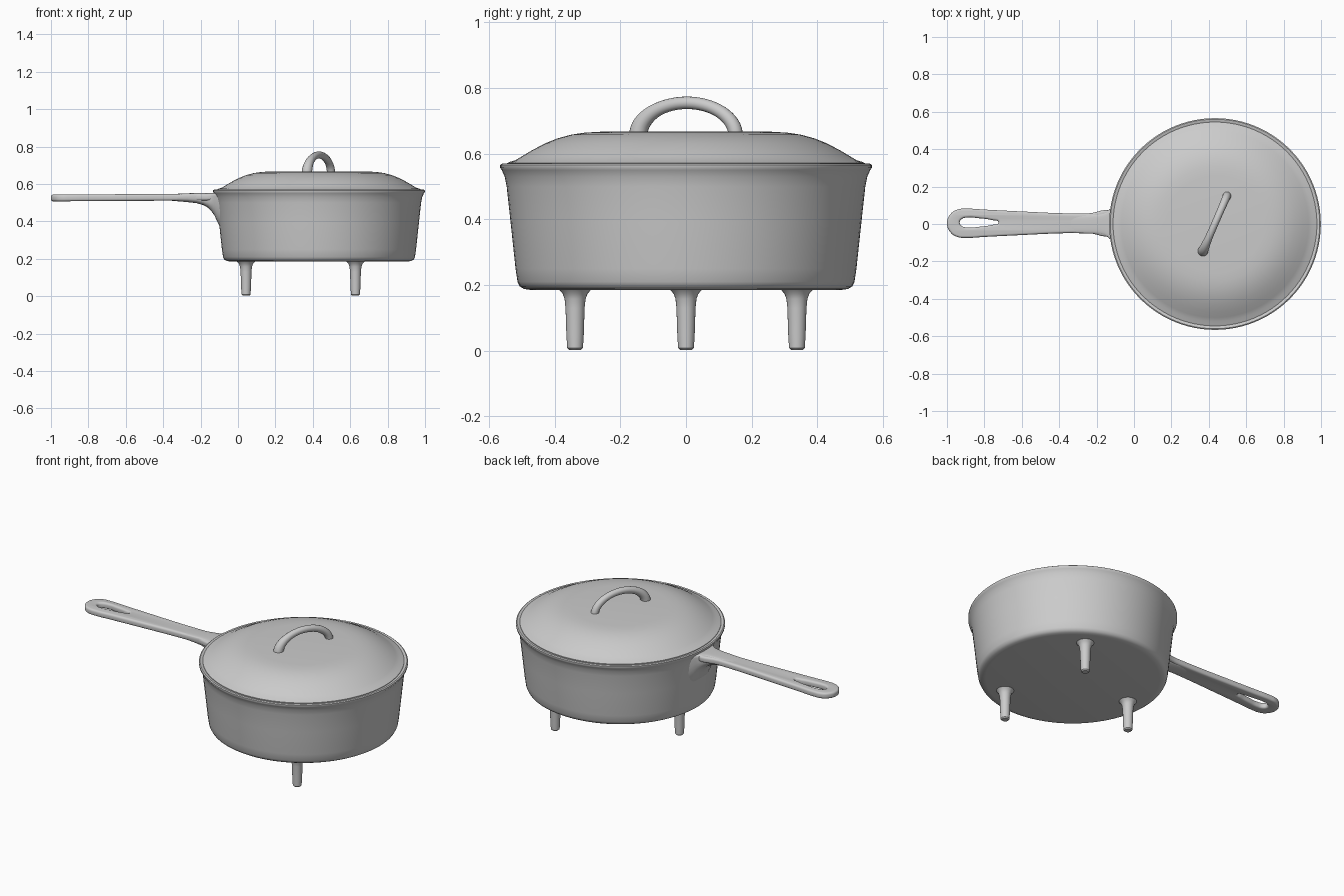
import bpy, bmesh, math
from mathutils import Vector

if "Cube" in bpy.data.objects:
    bpy.data.objects.remove(bpy.data.objects["Cube"])

CX = 0.433  # pan axis


def finish(obj, angle=40):
    bm = bmesh.new()
    bm.from_mesh(obj.data)
    bmesh.ops.remove_doubles(bm, verts=bm.verts, dist=1e-5)
    bmesh.ops.recalc_face_normals(bm, faces=bm.faces)
    bm.to_mesh(obj.data)
    bm.free()
    bpy.ops.object.select_all(action='DESELECT')
    obj.select_set(True)
    bpy.context.view_layer.objects.active = obj
    bpy.ops.object.shade_smooth_by_angle(angle=math.radians(angle))
    return obj


def add_mesh(name, verts, faces):
    me = bpy.data.meshes.new(name)
    me.from_pydata(verts, [], faces)
    obj = bpy.data.objects.new(name, me)
    bpy.context.collection.objects.link(obj)
    return obj


def loft(name, rings):
    """Skin a list of equal-length rings and cap both ends."""
    n = len(rings[0])
    verts = [p for r in rings for p in r]
    faces = [(i * n + j, i * n + (j + 1) % n, (i + 1) * n + (j + 1) % n, (i + 1) * n + j)
             for i in range(len(rings) - 1) for j in range(n)]
    faces += [tuple(range(n)), tuple(range(len(verts) - n, len(verts)))]
    return finish(add_mesh(name, verts, faces))


def lathe(name, profile, x=CX, y=0, segs=96):
    """Spin an (r, z) profile around a vertical axis."""
    rings = [[(x + r * math.cos(2 * math.pi * k / segs), y + r * math.sin(2 * math.pi * k / segs), z)
              for k in range(segs)] for r, z in profile]
    return loft(name, rings)


# Pan body: outer wall, rim, inner wall, inner floor
lathe("pan_body", [
    (0.01, 0.185), (0.47, 0.185), (0.493, 0.188), (0.506, 0.196), (0.513, 0.21), (0.519, 0.25),
    (0.534, 0.39), (0.546, 0.50), (0.552, 0.53), (0.561, 0.55), (0.566, 0.557), (0.566, 0.566),
    (0.560, 0.570), (0.545, 0.568), (0.530, 0.555), (0.513, 0.50), (0.487, 0.25), (0.465, 0.222), (0.01, 0.218)])

# Lid: low dome with flat crown, hollow below
lathe("lid", [
    (0.01, 0.667), (0.26, 0.667), (0.31, 0.664), (0.35, 0.658), (0.39, 0.647), (0.43, 0.631),
    (0.47, 0.610), (0.50, 0.592), (0.52, 0.580), (0.537, 0.575), (0.545, 0.571), (0.545, 0.564),
    (0.51, 0.562), (0.46, 0.588), (0.40, 0.617), (0.33, 0.636), (0.01, 0.640)])

# Three feet spaced evenly under the pan
for i in range(3):
    a = math.pi + i * 2 * math.pi / 3
    lathe(f"foot_{i + 1}", [
        (0.005, 0.003), (0.018, 0.003), (0.024, 0.009), (0.0265, 0.05), (0.029, 0.13),
        (0.032, 0.158), (0.038, 0.174), (0.048, 0.185), (0.048, 0.20)],
        CX + 0.39 * math.cos(a), 0.39 * math.sin(a), 24)

# Arched lid grip, turned slightly off the y axis
along = Vector((math.cos(math.radians(66.5)), math.sin(math.radians(66.5)), 0))
up = Vector((0, 0, 1))
side = along.cross(up)
base = Vector((CX, 0.003, 0.654))
rings = []
for i in range(33):
    t = math.pi * i / 32
    c, s = math.cos(t), math.sin(t)
    centre = base + along * (-0.162 * c) + up * (0.101 * s)
    normal = (along * (-0.101 * c) + up * (0.162 * s)).normalized()
    rad = 0.019 + (0.009 if c > 0 else 0.003) * abs(c) ** 3
    rings.append([centre + normal * (rad * math.cos(k * math.pi / 8)) + side * (rad * math.sin(k * math.pi / 8))
                  for k in range(16)])
loft("lid_grip", rings)


# Long handle: rounded flat outline with a teardrop hanging slot
def outline(curve, half, yc):
    pts = [(x, yc + w) for x, w in half] + [(x, yc - w) for x, w in reversed(half) if w > 0]
    sp = curve.splines.new('BEZIER')
    sp.bezier_points.add(len(pts) - 1)
    for bp, (x, y) in zip(sp.bezier_points, pts):
        bp.co = (x, y, 0)
        bp.handle_left_type = bp.handle_right_type = 'AUTO'
    sp.use_cyclic_u = True
    sp.resolution_u = 6


cu = bpy.data.curves.new("handle_outline", 'CURVE')
cu.dimensions = '2D'
cu.fill_mode = 'BOTH'
outline(cu, [(-1.0, 0), (-0.982, 0.048), (-0.945, 0.073), (-0.89, 0.078), (-0.8, 0.073),
             (-0.6, 0.063), (-0.4, 0.054), (-0.25, 0.052), (-0.11, 0.055)], 0.004)
outline(cu, [(-0.932, 0), (-0.92, 0.019), (-0.885, 0.027), (-0.83, 0.023), (-0.76, 0.013), (-0.725, 0)], 0.008)
cu.extrude = 0.006
cu.bevel_depth = 0.012
cu.offset = -0.012
cu.bevel_resolution = 3
tmp = bpy.data.objects.new("handle_outline", cu)
bpy.context.collection.objects.link(tmp)
me = bpy.data.meshes.new_from_object(tmp.evaluated_get(bpy.context.evaluated_depsgraph_get()))
bpy.data.objects.remove(tmp)
handle = bpy.data.objects.new("handle", me)
bpy.context.collection.objects.link(handle)
for v in me.vertices:  # gentle rise toward the pan
    v.co.z += 0.525 + 0.006 * (v.co.x + 1)
finish(handle)

# Handle root: flares sideways and downward into the pan wall
sections = [(-0.36, 0.048, 0.511, 0.546), (-0.27, 0.050, 0.503, 0.550), (-0.22, 0.051, 0.497, 0.552),
            (-0.185, 0.054, 0.487, 0.552), (-0.16, 0.060, 0.473, 0.552), (-0.14, 0.070, 0.452, 0.552),
            (-0.125, 0.083, 0.430, 0.552), (-0.112, 0.100, 0.400, 0.552), (-0.095, 0.118, 0.370, 0.550)]
rings = []
for x, w, lo, hi in sections:
    ring = []
    for k in range(32):
        c, s = math.cos(k * math.pi / 16), math.sin(k * math.pi / 16)
        p = 0.35 if s > 0 else 0.7
        ring.append((x, math.copysign(abs(c) ** 0.6, c) * w,
                     hi - 0.018 + (0.018 * s ** p if s > 0 else -(hi - 0.018 - lo) * abs(s) ** p)))
    rings.append(ring)
loft("handle_root", rings)
